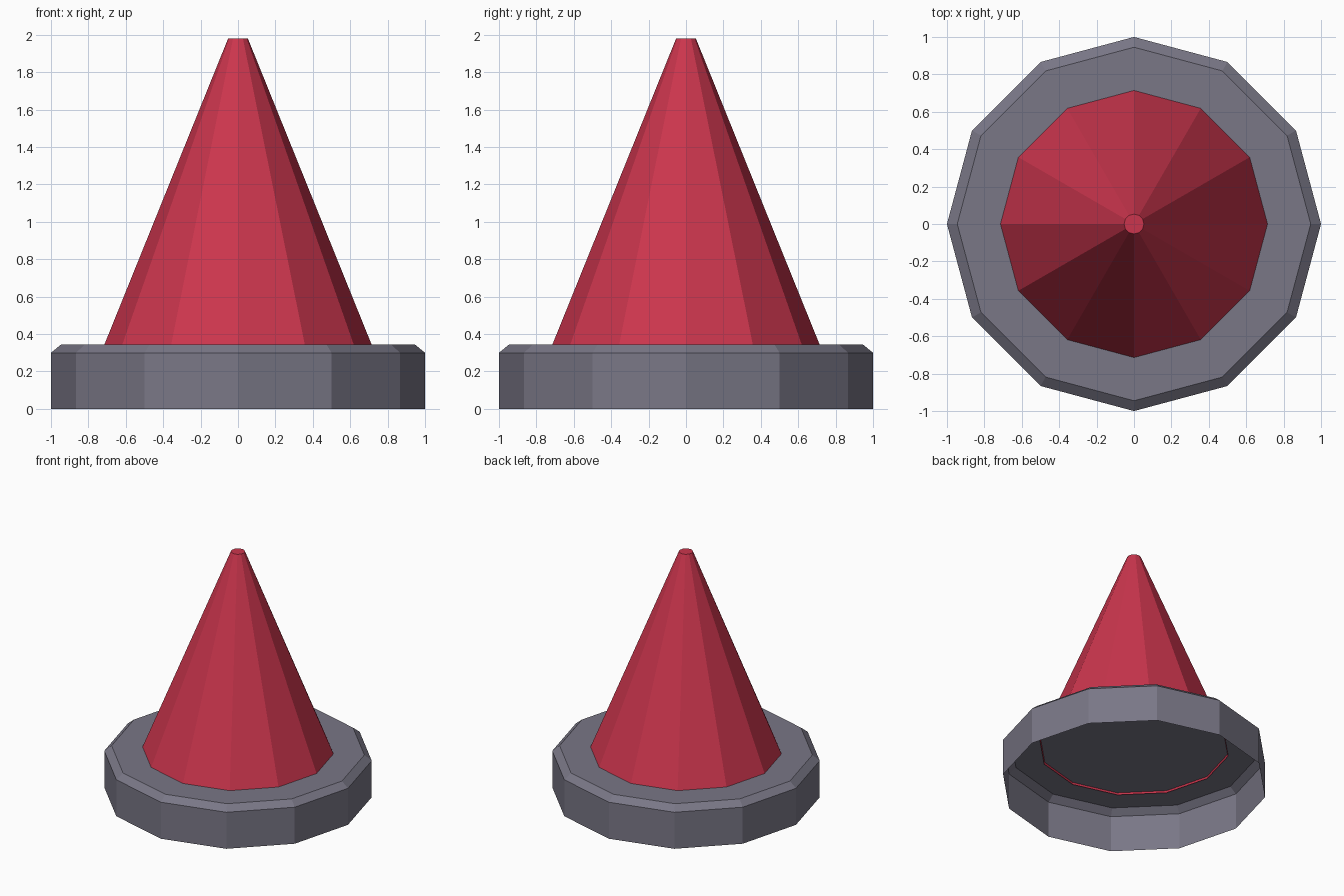
import bpy
import math

if "Cube" in bpy.data.objects:
    bpy.data.objects.remove(bpy.data.objects["Cube"])

SIDES = 12


def make_material(name, rgb):
    mat = bpy.data.materials.new(name)
    mat.use_nodes = True
    color = (*rgb, 1.0)
    mat.diffuse_color = color
    bsdf = mat.node_tree.nodes["Principled BSDF"]
    bsdf.inputs["Base Color"].default_value = color
    bsdf.inputs["Roughness"].default_value = 0.8
    return mat


def capped_shell(name, profile, mat):
    """Spin a (radius, height) profile into a flat-sided shell, open below and capped above."""
    verts, faces = [], []
    for radius, z in profile:
        for i in range(SIDES):
            a = math.tau * i / SIDES
            verts.append((radius * math.cos(a), radius * math.sin(a), z))
    for ring in range(len(profile) - 1):
        for i in range(SIDES):
            j = (i + 1) % SIDES
            low, high = ring * SIDES, (ring + 1) * SIDES
            faces.append((low + i, low + j, high + j, high + i))
    last = (len(profile) - 1) * SIDES
    faces.append(tuple(range(last, last + SIDES)))
    mesh = bpy.data.meshes.new(name)
    mesh.from_pydata(verts, [], faces)
    mesh.materials.append(mat)
    obj = bpy.data.objects.new(name, mesh)
    bpy.context.collection.objects.link(obj)
    return obj


grey = make_material("slate grey", (0.192, 0.184, 0.239))
red = make_material("crimson red", (0.6, 0.036, 0.075))

# Hollow base with a bevelled upper rim
capped_shell("base", [(1.0, 0.0), (1.0, 0.3), (0.945, 0.345)], grey)

# Tapered spike, its open foot just below the base top
capped_shell("spike", [(0.72, 0.33), (0.053, 1.98)], red)
